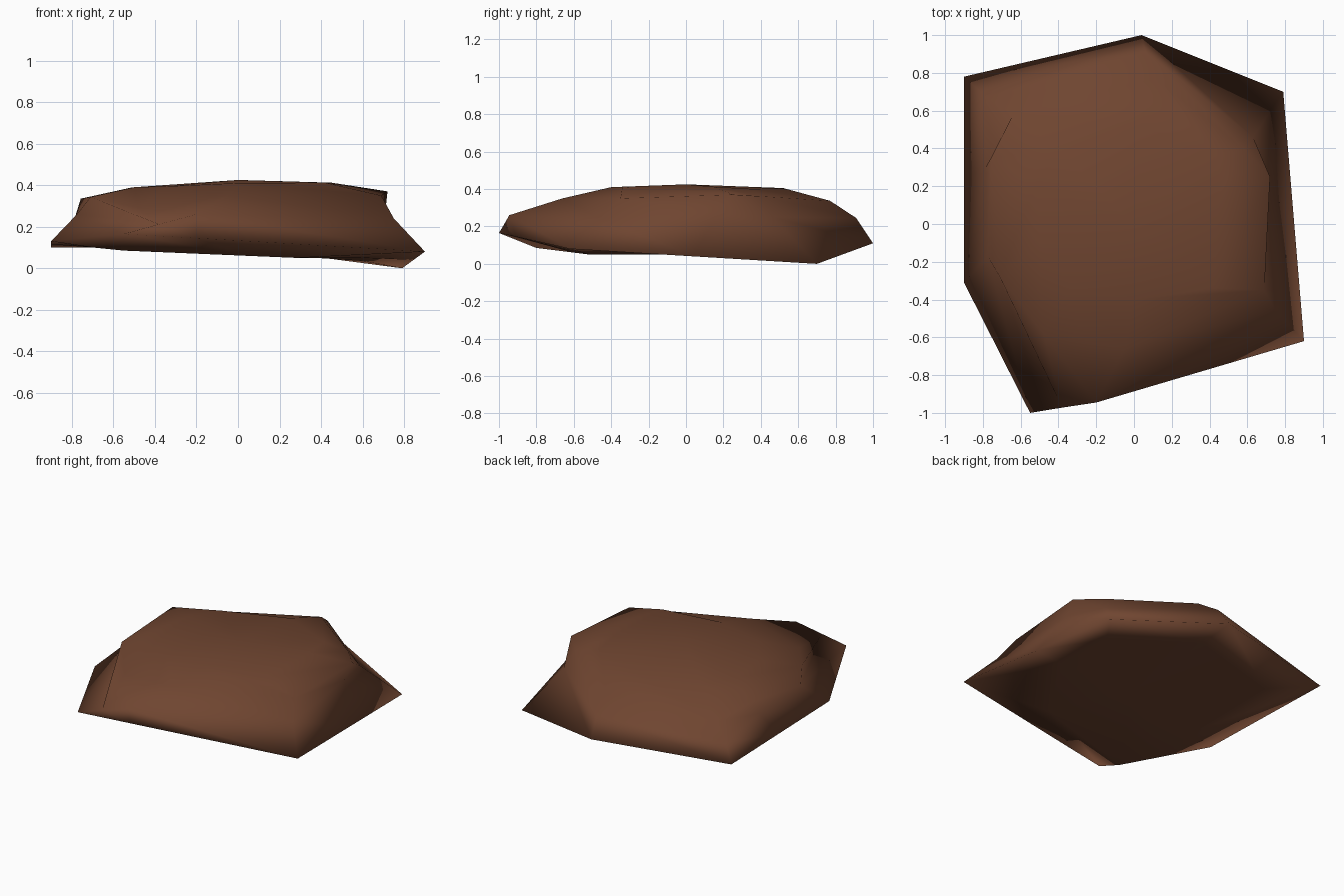
import bpy, bmesh, math

if "Cube" in bpy.data.objects:
    bpy.data.objects.remove(bpy.data.objects["Cube"])

# Cross-section rings of the rock, bottom to top, nine corners each (clockwise from back left)
RINGS = [
    # underside
    [(-.65, .52, .1), (.03, .72, .1), (.6, .45, .035), (.6, 0, .05),
     (.28, -.52, .05), (.04, -.6, .06), (-.55, -.8, .085), (-.7, -.57, .1), (-.66, -.16, .1)],
    # widest rim
    [(-.9, .78, .1), (.04, 1, .11), (.79, .7, 0), (.845, .04, .04),
     (.9, -.62, .08), (-.2, -.91, .145), (-.55, -1, .165), (-.9, -.31, .13), (-.9, .25, .115)],
    # waist
    [(-.78, .67, .18), (.06, .91, .245), (.63, .46, .25), (.71, .17, .28),
     (.75, -.46, .24), (-.2, -.945, .26), (-.38, -.972, .212), (-.775, -.17, .26), (-.785, .3, .245)],
    # shoulder
    [(-.64, .58, .255), (.11, .77, .337), (.58, .4, .361), (.72, .25, .37),
     (.69, -.35, .35), (-.05, -.66, .35), (-.48, -.58, .29), (-.71, -.28, .343), (-.757, .35, .335)],
    # crown
    [(-.4, .4, .385), (.04, .52, .405), (.42, .36, .4), (.45, .15, .412),
     (.42, -.34, .412), (0, -.4, .41), (-.33, -.33, .395), (-.5, -.1, .39), (-.52, .2, .387)],
]

bm = bmesh.new()
rings = [[bm.verts.new(p) for p in ring] for ring in RINGS]
sides = len(RINGS[0])

# Sides between neighbouring rings
for lower, upper in zip(rings, rings[1:]):
    for i in range(sides):
        j = (i + 1) % sides
        bm.faces.new((lower[i], lower[j], upper[j], upper[i]))

# Fans closing the underside and the top
for ring, tip in ((rings[0], (0, 0, .075)), (rings[-1], (0, 0, .425))):
    centre = bm.verts.new(tip)
    for i in range(sides):
        bm.faces.new((ring[i], ring[(i + 1) % sides], centre))

bmesh.ops.recalc_face_normals(bm, faces=bm.faces)
mesh = bpy.data.meshes.new("rock_slab")
bm.to_mesh(mesh)
bm.free()

rock = bpy.data.objects.new("rock_slab", mesh)
bpy.context.collection.objects.link(rock)

# Brown stone colour
stone = bpy.data.materials.new("brown_stone")
stone.diffuse_color = (.16, .06, .03, 1)
stone.use_nodes = True
stone.node_tree.nodes["Principled BSDF"].inputs["Base Color"].default_value = stone.diffuse_color
mesh.materials.append(stone)

# Fully smooth, softly blended faces
bpy.context.view_layer.objects.active = rock
rock.select_set(True)
bpy.ops.object.shade_smooth()
